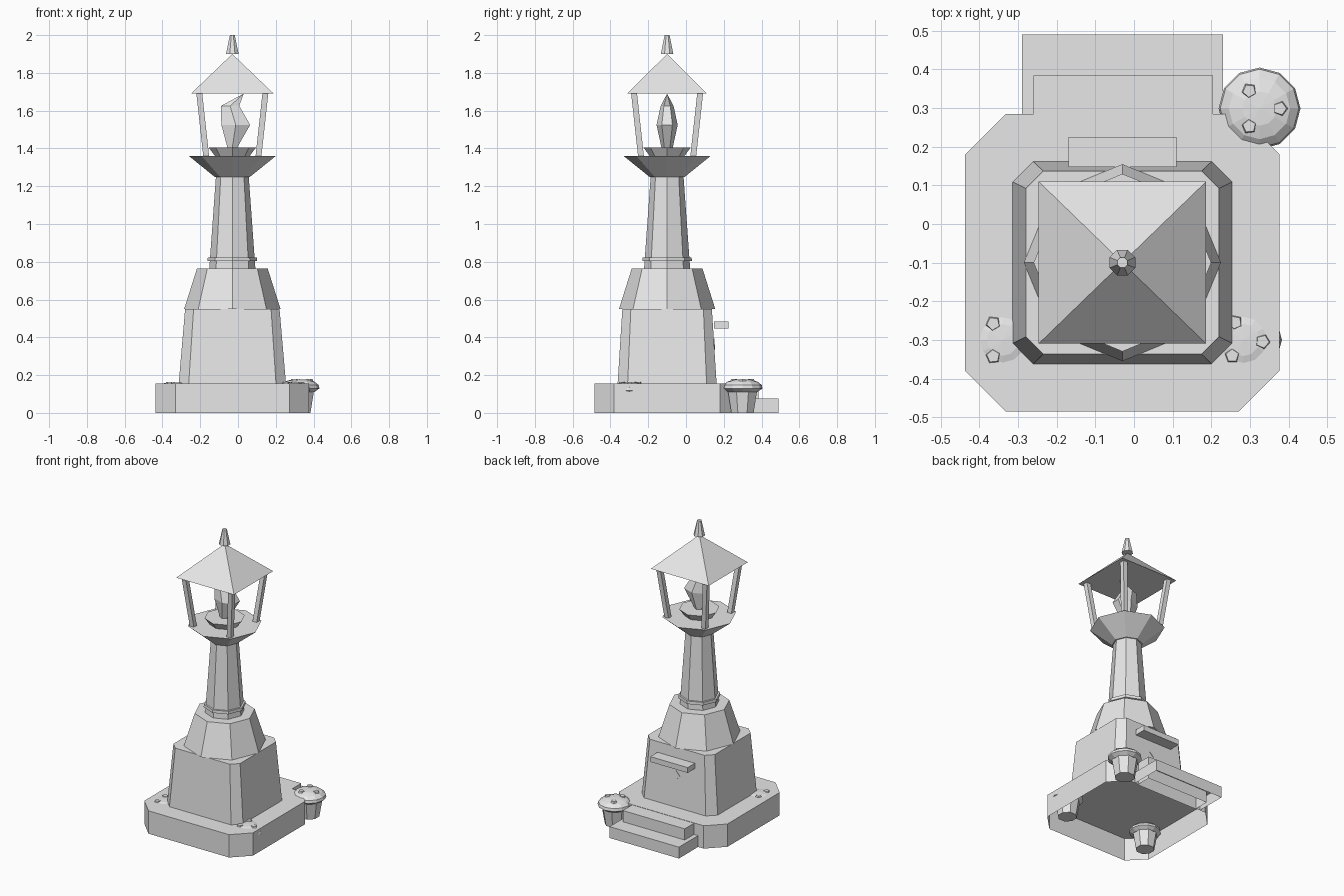
import bpy, bmesh
from math import sin, cos, pi, radians

cube = bpy.data.objects.get("Cube")
if cube:
    bpy.data.objects.remove(cube)

stone = bpy.data.materials.new("plain_grey")
stone.use_nodes = True
GREY = (0.8, 0.8, 0.8, 1)
stone.diffuse_color = GREY
stone.node_tree.nodes["Principled BSDF"].inputs["Base Color"].default_value = GREY

CX, CY = -0.03, -0.1   # tower axis


def loft(name, rings, bottom=True, top=True):
    """Skin a stack of equal-length point rings; a one-point ring is a tip."""
    bm = bmesh.new()
    rows = [[bm.verts.new(p) for p in ring] for ring in rings]
    for a, b in zip(rows, rows[1:]):
        n = len(a)
        for i in range(n):
            j = (i + 1) % n
            bm.faces.new((a[i], a[j], b[0]) if len(b) == 1 else (a[i], a[j], b[j], b[i]))
    if bottom:
        bm.faces.new(rows[0][::-1])
    if top and len(rows[-1]) > 2:
        bm.faces.new(rows[-1])
    mesh = bpy.data.meshes.new(name)
    bm.to_mesh(mesh)
    bm.free()
    mesh.materials.append(stone)
    obj = bpy.data.objects.new(name, mesh)
    bpy.context.collection.objects.link(obj)
    return obj


def ngon(n, rx, z, ry=None, x=CX, y=CY, turn=0):
    if rx == 0:
        return [(x, y, z)]
    ry = ry or rx
    return [(x + rx * cos(turn + 2 * pi * i / n), y + ry * sin(turn + 2 * pi * i / n), z)
            for i in range(n)]


def chamfered(hx, hy, c, z):
    """Rectangle with cut corners around the tower axis."""
    pts = [(hx, -hy + c), (hx, hy - c), (hx - c, hy), (-hx + c, hy),
           (-hx, hy - c), (-hx, -hy + c), (-hx + c, -hy), (hx - c, -hy)]
    return [(CX + x, CY + y, z) for x, y in pts]


def rect(x0, x1, y0, y1, z):
    return [(x0, y0, z), (x1, y0, z), (x1, y1, z), (x0, y1, z)]


def turned(name, n, profile, x=CX, y=CY, turn=0):
    return loft(name, [ngon(n, r, z, x=x, y=y, turn=turn) for r, z in profile])


# Plinth and back steps, hollow underneath
loft("plinth", [chamfered(0.407, 0.385, 0.105, z) for z in (0, 0.155)], bottom=False)
loft("lower_step", [rect(-0.29, 0.23, 0.285, 0.49, z) for z in (0, 0.077)], bottom=False)
loft("upper_step", [rect(-0.26, 0.205, 0.28, 0.385, z) for z in (0, 0.153)], bottom=False)

# Tower tiers
loft("lower_block", [chamfered(0.284, 0.262, 0.053, 0.155),
                     chamfered(0.25, 0.237, 0.045, 0.55)])
turned("upper_block", 8, [(0.255, 0.55), (0.187, 0.765)])
turned("column", 8, [(0.122, 0.765), (0.087, 1.25)])
turned("column_ring", 8, [(0.131, 0.803), (0.13, 0.823)])
turned("gallery_bowl", 8, [(0.094, 1.25), (0.23, 1.36)])
turned("flame_dish", 8, [(0.092, 1.36), (0.125, 1.405)])

# Bent flame
loft("flame", [ngon(6, rx, z, ry, x=x, turn=pi / 2) for rx, ry, x, z in (
    (0.03, 0.03, -0.03, 1.405), (0.088, 0.056, -0.012, 1.525),
    (0.056, 0.034, -0.042, 1.625), (0, 0, 0.03, 1.69))])

# Leaning roof posts
for sx, side in ((-1, "right"), (1, "left")):
    for sy, end in ((-1, "front"), (1, "back")):
        rings = []
        for off, z in ((0.138, 1.355), (0.175, 1.692)):
            rings.append(ngon(4, 0.022, z, x=CX + sx * off, y=CY + sy * off, turn=pi / 4))
        loft(f"post_{end}_{side}", rings)

# Roof and finial
loft("roof", [rect(CX - 0.217, CX + 0.217, CY - 0.21, CY + 0.21, 1.692), [(CX, CY, 1.9)]])
turned("finial", 8, [(0.036, 1.9), (0.014, 2.0)], turn=pi / 8)

# Door canopy and diamond plate on the back wall
loft("canopy", [rect(-0.17, 0.11, 0.148, 0.225, z) for z in (0.447, 0.483)])
loft("diamond_plate", [[(CX + 0.03 * dx, y + 0.002 * -dz, 0.365 + 0.03 * dz)
                        for dx, dz in ((1, 0), (0, -1), (-1, 0), (0, 1))]
                       for y in (0.142, 0.152)])


# Potted bushes with small buds
def potted_bush(name, x, y, r, h, bud_turn):
    turned(name + "_pot", 8, [(0.6 * r, 0), (0.78 * r, 0.62 * h)], x, y, pi / 8)
    dome = [(0.74, 0.61), (1, 0.72), (0.96, 0.82), (0.75, 0.92), (0.42, 0.975), (0, 0.99)]
    turned(name + "_bush", 12, [(r * a, h * b) for a, b in dome], x, y)
    for k in range(3):
        a = bud_turn + 2 * pi * k / 3
        bx, by = x + 0.5 * r * cos(a), y + 0.5 * r * sin(a)
        turned(f"{name}_bud_{k}", 5, [(0.021, 0.92 * h), (0.017, h)], bx, by, a)


potted_bush("back_left", 0.325, 0.299, 0.106, 0.18, 0)
potted_bush("front_left", 0.283, -0.3, 0.1, 0.164, radians(-5))
potted_bush("front_right", -0.34, -0.3, 0.098, 0.164, 0)
